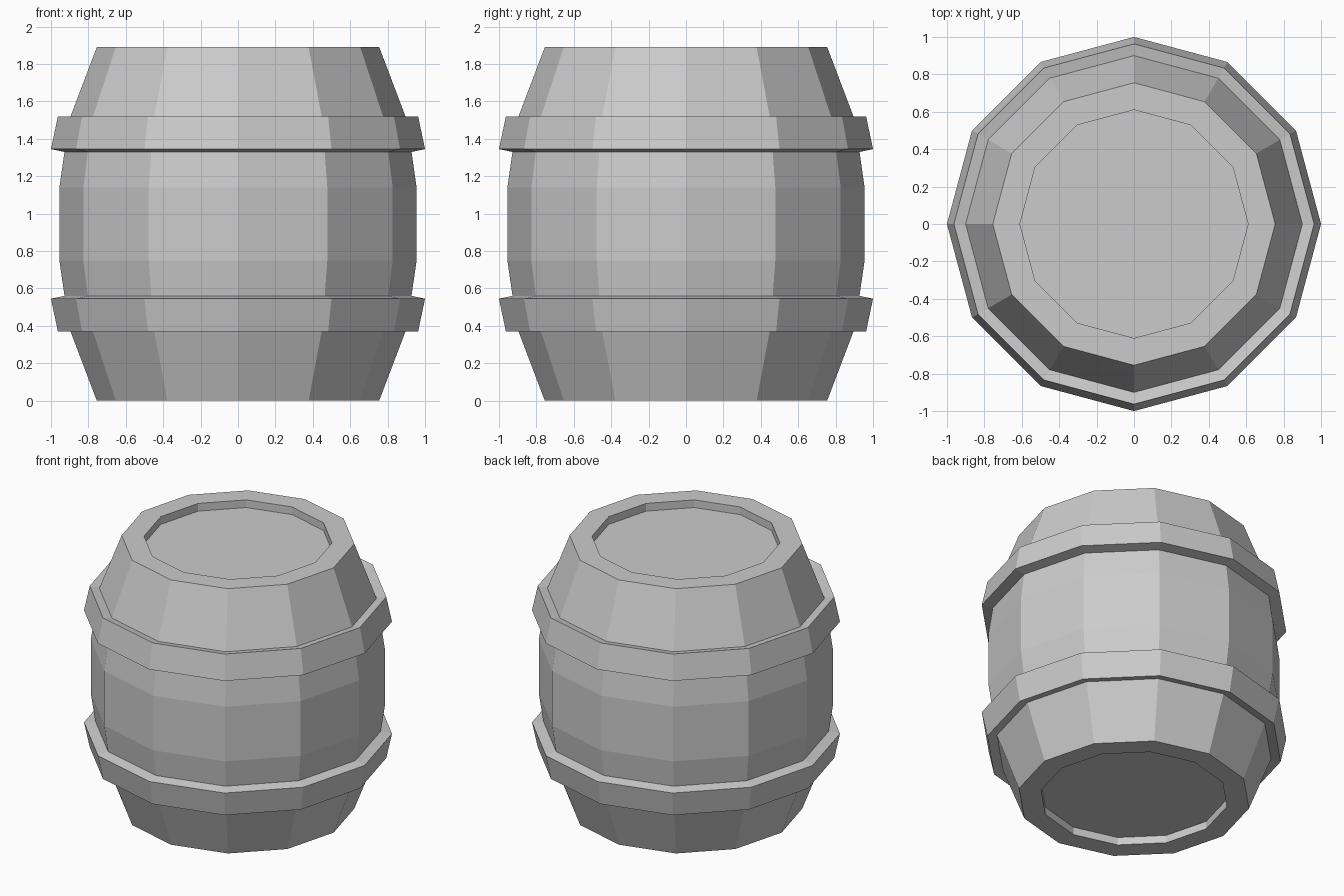
import bpy
import bmesh
from math import cos, sin, tau

cube = bpy.data.objects.get("Cube")
if cube:
    bpy.data.objects.remove(cube, do_unlink=True)

SIDES = 12
HEIGHT = 1.89

grey = bpy.data.materials.new("plain_grey")
grey.use_nodes = True
grey.diffuse_color = (0.6, 0.6, 0.6, 1)
grey.node_tree.nodes["Principled BSDF"].inputs["Base Color"].default_value = grey.diffuse_color


def lathe(name, profile, closed=False):
    """Turn a (radius, height) profile into a faceted solid; open ends get capped."""
    bm = bmesh.new()
    rings = [[bm.verts.new((r * cos(tau * i / SIDES), r * sin(tau * i / SIDES), z))
              for i in range(SIDES)] for r, z in profile]
    pairs = list(zip(rings, rings[1:]))
    if closed:
        pairs.append((rings[-1], rings[0]))
    else:
        bm.faces.new(rings[0])
        bm.faces.new(rings[-1])
    for a, b in pairs:
        for i in range(SIDES):
            j = (i + 1) % SIDES
            bm.faces.new((a[i], a[j], b[j], b[i]))
    bmesh.ops.recalc_face_normals(bm, faces=bm.faces)
    mesh = bpy.data.meshes.new(name)
    bm.to_mesh(mesh)
    bm.free()
    mesh.materials.append(grey)
    obj = bpy.data.objects.new(name, mesh)
    bpy.context.collection.objects.link(obj)
    return obj


def flip(profile):
    """Mirror a profile about the middle of the barrel."""
    return [(r, HEIGHT - z) for r, z in profile]


# Barrel body with a recessed lid at each end
lower = [(0.61, 0.055), (0.61, 0), (0.755, 0), (0.903, 0.39), (0.955, 0.75)]
lathe("barrel_body", lower + flip(lower)[::-1])

# Tilted hoops, mirrored about the middle
hoop = [(1.0, 1.345), (0.963, 1.52), (0.88, 1.503), (0.90, 1.324)]
lathe("upper_hoop", hoop, closed=True)
lathe("lower_hoop", flip(hoop), closed=True)
